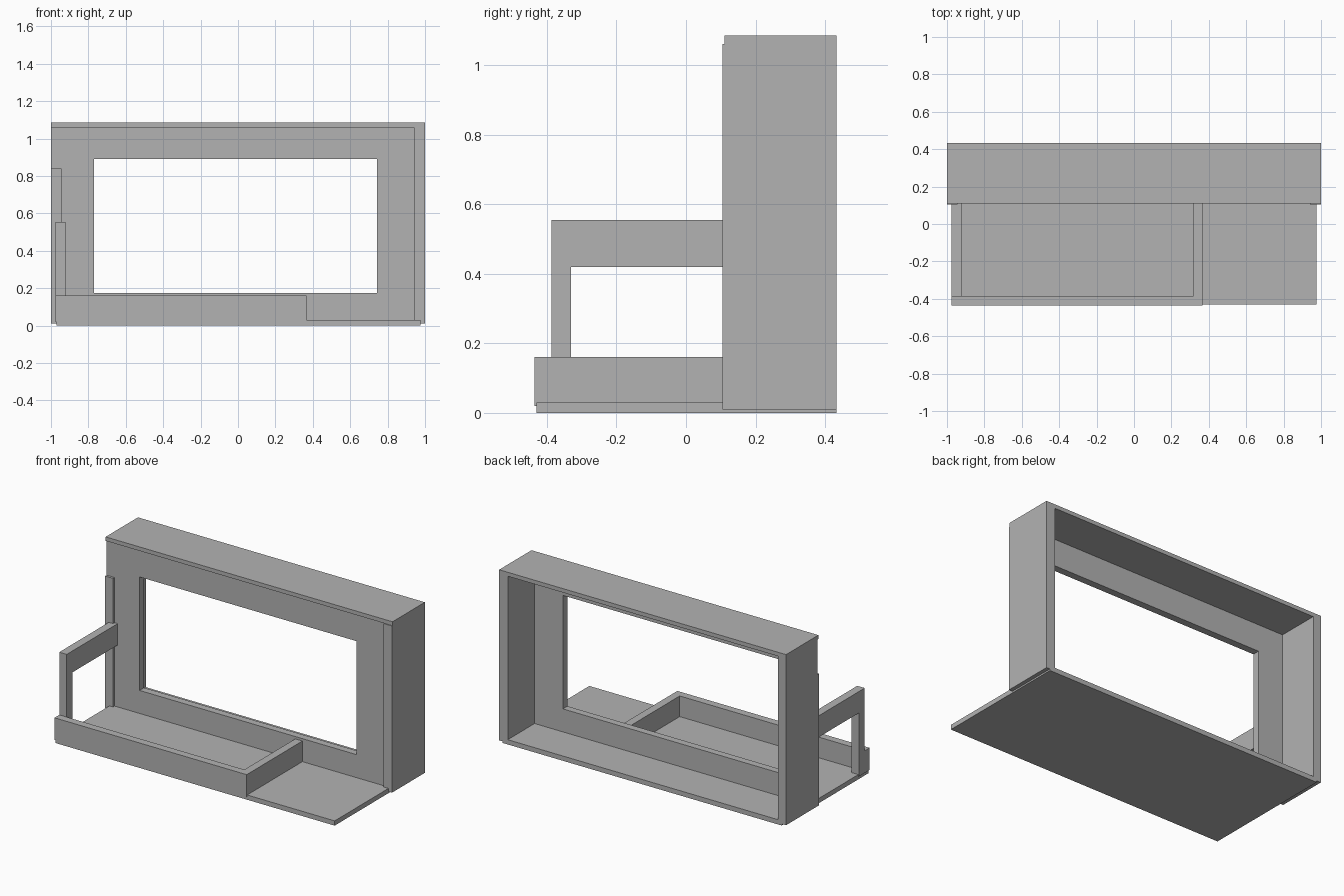
import bpy, bmesh

if "Cube" in bpy.data.objects:
    bpy.data.objects.remove(bpy.data.objects["Cube"])

grey = bpy.data.materials.new("plain grey")
grey.diffuse_color = (0.45, 0.45, 0.45, 1)
grey.use_nodes = True
grey.node_tree.nodes["Principled BSDF"].inputs["Base Color"].default_value = grey.diffuse_color


def finish(name, bm):
    bmesh.ops.recalc_face_normals(bm, faces=bm.faces)
    mesh = bpy.data.meshes.new(name)
    bm.to_mesh(mesh)
    bm.free()
    mesh.materials.append(grey)
    ob = bpy.data.objects.new(name, mesh)
    bpy.context.collection.objects.link(ob)
    return ob


def box(name, x, y, z):
    """Box from (min, max) pairs."""
    bm = bmesh.new()
    bmesh.ops.create_cube(bm, size=1)
    for v in bm.verts:
        v.co = [r[0] if c < 0 else r[1] for r, c in zip((x, y, z), v.co)]
    return finish(name, bm)


def extrude_faces(name, loops, y):
    """Flat faces in the xz plane at y[0], thickened back to y[1]."""
    bm = bmesh.new()
    for loop in loops:
        bm.faces.new([bm.verts.new((a, y[0], b)) for a, b in loop])
    bmesh.ops.remove_doubles(bm, verts=bm.verts, dist=1e-5)
    new = bmesh.ops.extrude_face_region(bm, geom=bm.faces[:])["geom"]
    for v in new:
        if isinstance(v, bmesh.types.BMVert):
            v.co.y = y[1]
    return finish(name, bm)


def rect(x0, x1, z0, z1):
    return [(x0, z0), (x1, z0), (x1, z1), (x0, z1)]


# floor slab
box("floor_slab", (-0.97, 0.975), (-0.43, 0.432), (0, 0.03))

# front panel with a window opening
outer, inner = rect(-1, 0.94, 0.01, 1.06), rect(-0.77, 0.742, 0.175, 0.89)
ring = [[outer[i], outer[(i + 1) % 4], inner[(i + 1) % 4], inner[i]] for i in range(4)]
extrude_faces("window_panel", ring, (0.12, 0.165))

# shell around the panel, open at the back
box("roof", (-1, 1), (0.11, 0.432), (1.06, 1.085))
box("right_wall", (0.94, 1), (0.105, 0.432), (0.01, 1.06))
box("left_wall", (-1, -0.945), (0.165, 0.432), (0.01, 1.06))
box("left_trim", (-1, -0.945), (0.105, 0.12), (0.01, 0.84))

# low curb along the front and the divider
box("front_curb", (-0.975, 0.365), (-0.435, -0.387), (0.02, 0.16))
box("divider_curb", (0.315, 0.365), (-0.387, 0.12), (0.02, 0.16))

# side arm on its post
box("arm_rail", (-0.975, -0.923), (-0.387, 0.12), (0.42, 0.555))
box("arm_post", (-0.975, -0.923), (-0.387, -0.33), (0.02, 0.42))
